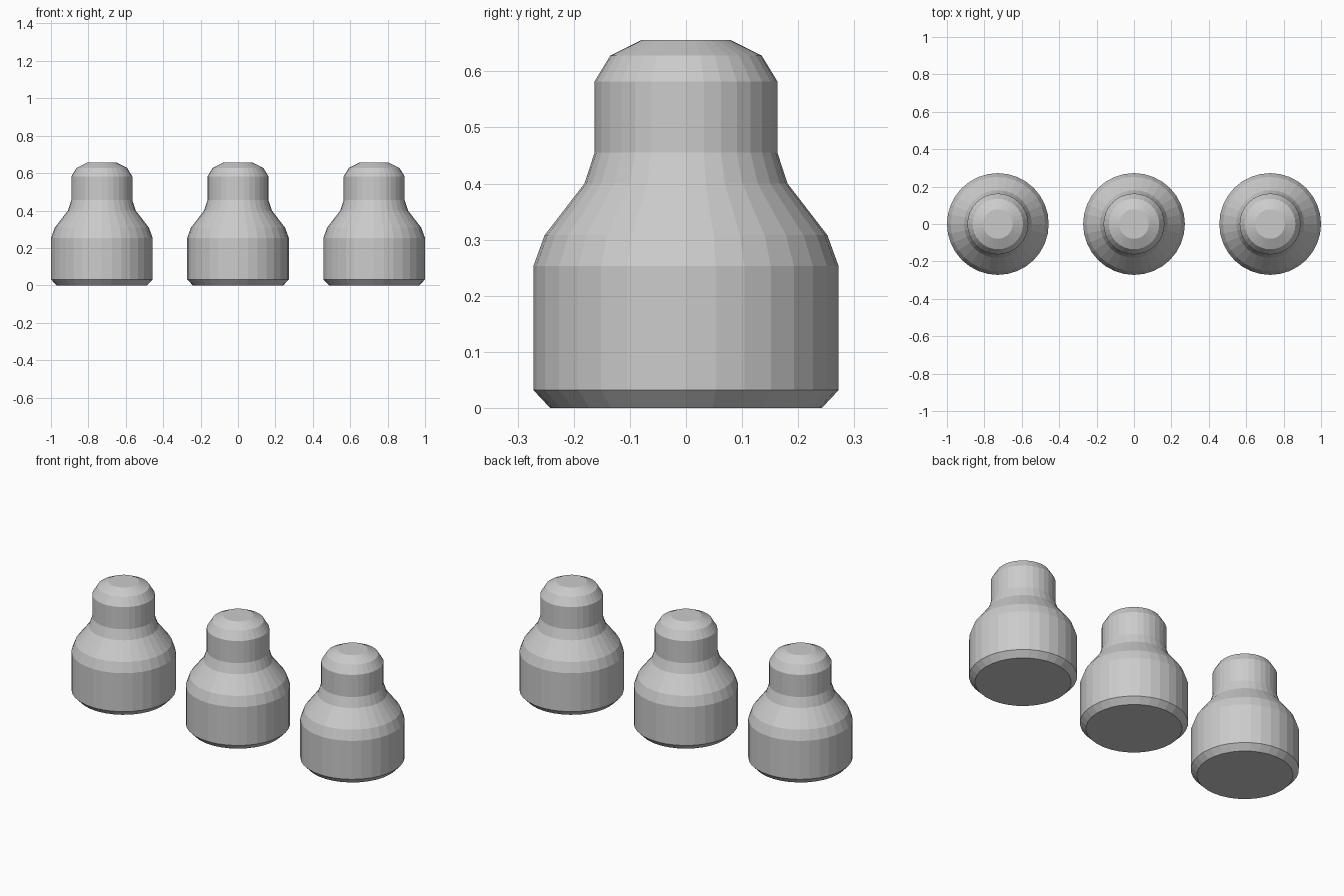
import bpy, bmesh
from math import cos, sin, tau

if "Cube" in bpy.data.objects:
    bpy.data.objects.remove(bpy.data.objects["Cube"])

SIDES = 32
SPACING = 0.728

# Lathe profile (radius, height) from base to rounded top
PROFILE = [(0.242, 0.0), (0.272, 0.032), (0.272, 0.253), (0.252, 0.308),
           (0.181, 0.400), (0.163, 0.455), (0.163, 0.582),
           (0.135, 0.628), (0.079, 0.656)]


def lathe_mesh(name, profile, sides):
    bm = bmesh.new()
    rings = [[bm.verts.new((r * cos(tau * i / sides), r * sin(tau * i / sides), z))
              for i in range(sides)] for r, z in profile]
    for low, high in zip(rings, rings[1:]):
        for i in range(sides):
            j = (i + 1) % sides
            bm.faces.new((low[i], low[j], high[j], high[i]))
    # Flat caps
    bm.faces.new(rings[0][::-1])
    bm.faces.new(rings[-1])
    mesh = bpy.data.meshes.new(name)
    bm.to_mesh(mesh)
    bm.free()
    return mesh


# Three identical knobs in a row, sharing one mesh
knob_mesh = lathe_mesh("stepped_knob", PROFILE, SIDES)
for side, step in (("left", -1), ("middle", 0), ("right", 1)):
    knob = bpy.data.objects.new(f"{side}_knob", knob_mesh)
    knob.location.x = step * SPACING
    bpy.context.collection.objects.link(knob)
